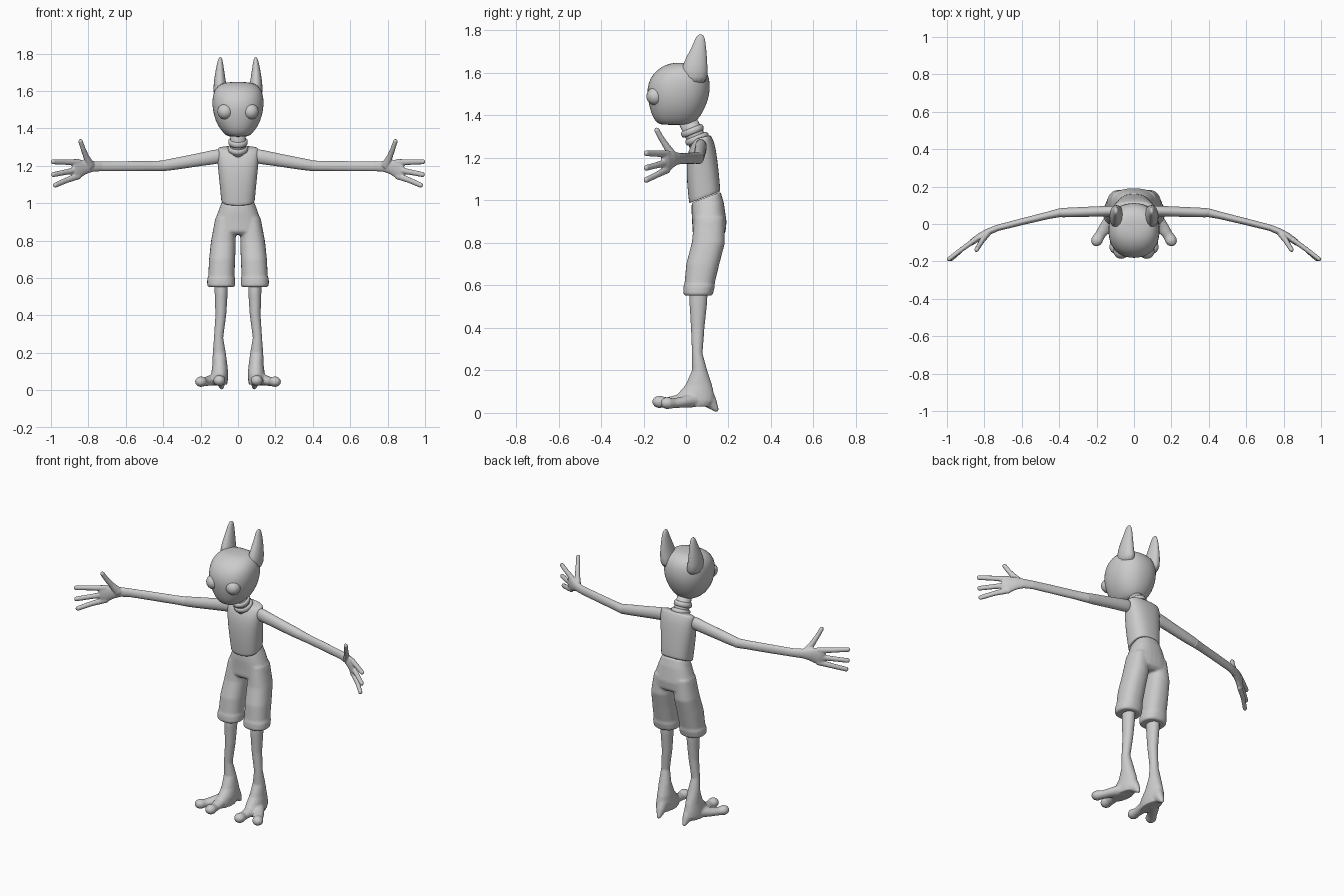
import bpy, bmesh, math
from mathutils import Vector


def section(center, u, v, n, p):
    """Superellipse ring around center spanned by half-axes u and v."""
    pts = []
    for i in range(n):
        a = 2 * math.pi * i / n
        c, s = math.cos(a), math.sin(a)
        pts.append(center + u * math.copysign(abs(c) ** (2 / p), c)
                   + v * math.copysign(abs(s) ** (2 / p), s))
    return pts


def skin(bm, rings):
    loops = [[bm.verts.new(q) for q in r] for r in rings]
    n = len(loops[0])
    for a, b in zip(loops, loops[1:]):
        for i in range(n):
            bm.faces.new((a[i], a[(i + 1) % n], b[(i + 1) % n], b[i]))
    bm.faces.new(loops[0][::-1])
    bm.faces.new(loops[-1])


def stack(bm, rows, n=20, p=2.0, slope=0.0):
    """Rows of (x, y, z, rx, ry[, slope]) lofted upwards or downwards."""
    skin(bm, [section(Vector(r[:3]), Vector((r[3], 0, 0)),
                      Vector((0, r[4], r[4] * (r[5] if len(r) > 5 else slope))), n, p)
              for r in rows])


def tube(bm, rows, n=14):
    """Path of (x, y, z, side radius, upward radius) with rounded ends."""
    pts = [Vector(r[:3]) for r in rows]
    rings = []
    for i, r in enumerate(rows):
        t = (pts[min(i + 1, len(pts) - 1)] - pts[max(i - 1, 0)]).normalized()
        side = t.cross(Vector((0, 0, 1))).normalized()
        up = side.cross(t)
        if i == 0:
            rings.append(section(pts[i] - t * r[3] * .5, side * r[3] * .6, up * r[4] * .6, n, 2))
        rings.append(section(pts[i], side * r[3], up * r[4], n, 2))
        if i == len(rows) - 1:
            rings.append(section(pts[i] + t * r[3] * .6, side * r[3] * .75, up * r[4] * .75, n, 2))
            rings.append(section(pts[i] + t * r[3] * .9, side * r[3] * .3, up * r[4] * .3, n, 2))
    skin(bm, rings)


def finish(bm, name, voxel=0, subsurf=0, mirror=False, smooth=3):
    bmesh.ops.recalc_face_normals(bm, faces=bm.faces[:])
    me = bpy.data.meshes.new(name)
    bm.to_mesh(me)
    bm.free()
    ob = bpy.data.objects.new(name, me)
    bpy.context.collection.objects.link(ob)
    for f in me.polygons:
        f.use_smooth = True
    if subsurf:
        m = ob.modifiers.new("Subdivide", 'SUBSURF')
        m.levels = m.render_levels = subsurf
    if voxel:
        m = ob.modifiers.new("Blend", 'REMESH')
        m.mode, m.voxel_size, m.use_smooth_shade = 'VOXEL', voxel, True
        m = ob.modifiers.new("Soften", 'SMOOTH')
        m.factor, m.iterations = .5, smooth
    if mirror:
        m = ob.modifiers.new("Mirror", 'MIRROR')
        m.use_mirror_merge = False
    return ob


# Head
bm = bmesh.new()
stack(bm, [(0, -.05, 1.355, .045, .065), (0, -.05, 1.363, .065, .085), (0, -.046, 1.39, .092, .112),
           (0, -.04, 1.44, .122, .133), (0, -.036, 1.50, .137, .149), (0, -.033, 1.55, .139, .147),
           (0, -.026, 1.595, .132, .132), (0, -.018, 1.63, .108, .098), (0, -.015, 1.645, .075, .06),
           (0, -.015, 1.648, .03, .025)], 24, 2.25)
finish(bm, "head", subsurf=1)

# Ears
bm = bmesh.new()
stack(bm, [(.085, .035, 1.54, .045, .07), (.096, .04, 1.62, .037, .062), (.097, .047, 1.66, .031, .054),
           (.097, .056, 1.70, .025, .041), (.096, .064, 1.74, .018, .029), (.095, .067, 1.768, .012, .021),
           (.095, .068, 1.782, .005, .01)], 16)
finish(bm, "ear", subsurf=1, mirror=True)

# Eyes
bm = bmesh.new()
bmesh.ops.create_uvsphere(bm, u_segments=24, v_segments=16, radius=.042)
bmesh.ops.translate(bm, vec=(.068, -.144, 1.49), verts=bm.verts[:])
finish(bm, "eye", mirror=True)

# Neck and its two tilted collar rings
bm = bmesh.new()
stack(bm, [(0, .065, 1.25, .043, .042), (0, .04, 1.31, .042, .042), (0, .0, 1.39, .04, .04)], 20, slope=.4)
finish(bm, "neck")
for y, z, r in ((.052, 1.29, .055), (.03, 1.327, .053)):
    bm = bmesh.new()
    stack(bm, [(0, y + .006, z - .016, r * .8, r * .8), (0, y + .004, z - .012, r, r),
               (0, y - .004, z + .012, r, r), (0, y - .006, z + .016, r * .8, r * .8)], 24, slope=.4)
    finish(bm, "neck_collar", subsurf=1)

# Vest with a slanted lower edge
bm = bmesh.new()
stack(bm, [(0, .088, 1.017, .078, .064, .38), (0, .088, 1.013, .09, .073, .38), (0, .088, 1.02, .091, .074, .38),
           (0, .08, 1.10, .098, .076, .3), (0, .074, 1.19, .108, .072, .25), (0, .073, 1.25, .113, .063, .25),
           (0, .076, 1.283, .113, .047, .25), (0, .08, 1.297, .105, .037, .25),
           (0, .08, 1.30, .08, .028, .25)], 24, 2.5)
finish(bm, "torso", subsurf=1)

# Shorts: hips blended with two legs and hems
bm = bmesh.new()
stack(bm, [(0, .095, 1.015, .082, .068, .38), (0, .102, .97, .1, .076, .25), (0, .11, .90, .126, .081),
           (0, .108, .85, .134, .078), (0, .106, .832, .11, .06)], 28, 2.4)
for s in (-1, 1):
    stack(bm, [(s * .066, .11, .92, .055, .07), (s * .078, .105, .80, .066, .078), (s * .085, .079, .70, .07, .078),
               (s * .089, .064, .61, .07, .071), (s * .09, .062, .595, .075, .074),
               (s * .09, .057, .56, .075, .07), (s * .09, .057, .552, .068, .063)], 24, 2.3)
finish(bm, "shorts", voxel=.007)

# Lower legs flowing into two-toed feet
bm = bmesh.new()
stack(bm, [(.09, .06, .60, .036, .043), (.09, .058, .52, .035, .042), (.092, .055, .40, .029, .032),
           (.104, .053, .28, .025, .025), (.1, .064, .20, .035, .036), (.097, .06, .13, .041, .063),
           (.098, .045, .085, .046, .088), (.1, .038, .055, .046, .095), (.1, .03, .03, .042, .085)], 20)
tube(bm, [(.095, .09, .08, .035, .045), (.09, .12, .045, .025, .03), (.088, .142, .016, .013, .013)])
tube(bm, [(.105, .02, .065, .04, .035), (.102, -.05, .056, .033, .027), (.1, -.09, .05, .028, .023),
          (.1, -.128, .052, .033, .03)])
tube(bm, [(.115, .03, .06, .04, .035), (.155, -.02, .05, .033, .026), (.182, -.06, .045, .028, .023),
          (.2, -.09, .046, .032, .029)])
finish(bm, "leg_and_foot", voxel=.006, mirror=True)

# Upper arm sleeve
bm = bmesh.new()
tube(bm, [(.1, .07, 1.252, .03, .041), (.15, .069, 1.243, .028, .037), (.28, .064, 1.22, .027, .033),
          (.4, .06, 1.2, .026, .031)], 18)
finish(bm, "upper_arm", subsurf=1, mirror=True)

# Forearm, palm, three fingers and thumb
bm = bmesh.new()
tube(bm, [(.39, .062, 1.2, .024, .029), (.46, .046, 1.199, .02, .027), (.6, .012, 1.198, .018, .027),
          (.73, -.021, 1.197, .017, .026), (.78, -.042, 1.197, .018, .029), (.82, -.065, 1.194, .019, .04),
          (.86, -.092, 1.182, .017, .053), (.875, -.104, 1.18, .014, .052)], 18)
for zb, zt, xt in ((1.218, 1.222, .99), (1.18, 1.153, .988), (1.147, 1.096, .978)):
    tube(bm, [(.85, -.085, zb, .014, .019), (.92, -.135, (zb + zt) / 2, .013, .015),
              (xt, -.188, zt, .012, .014)], 12)
tube(bm, [(.785, -.055, 1.2, .017, .025), (.81, -.085, 1.245, .015, .018), (.828, -.115, 1.29, .013, .014),
          (.842, -.138, 1.332, .012, .013)], 12)
finish(bm, "forearm_and_hand", voxel=.0045, mirror=True, smooth=2)
